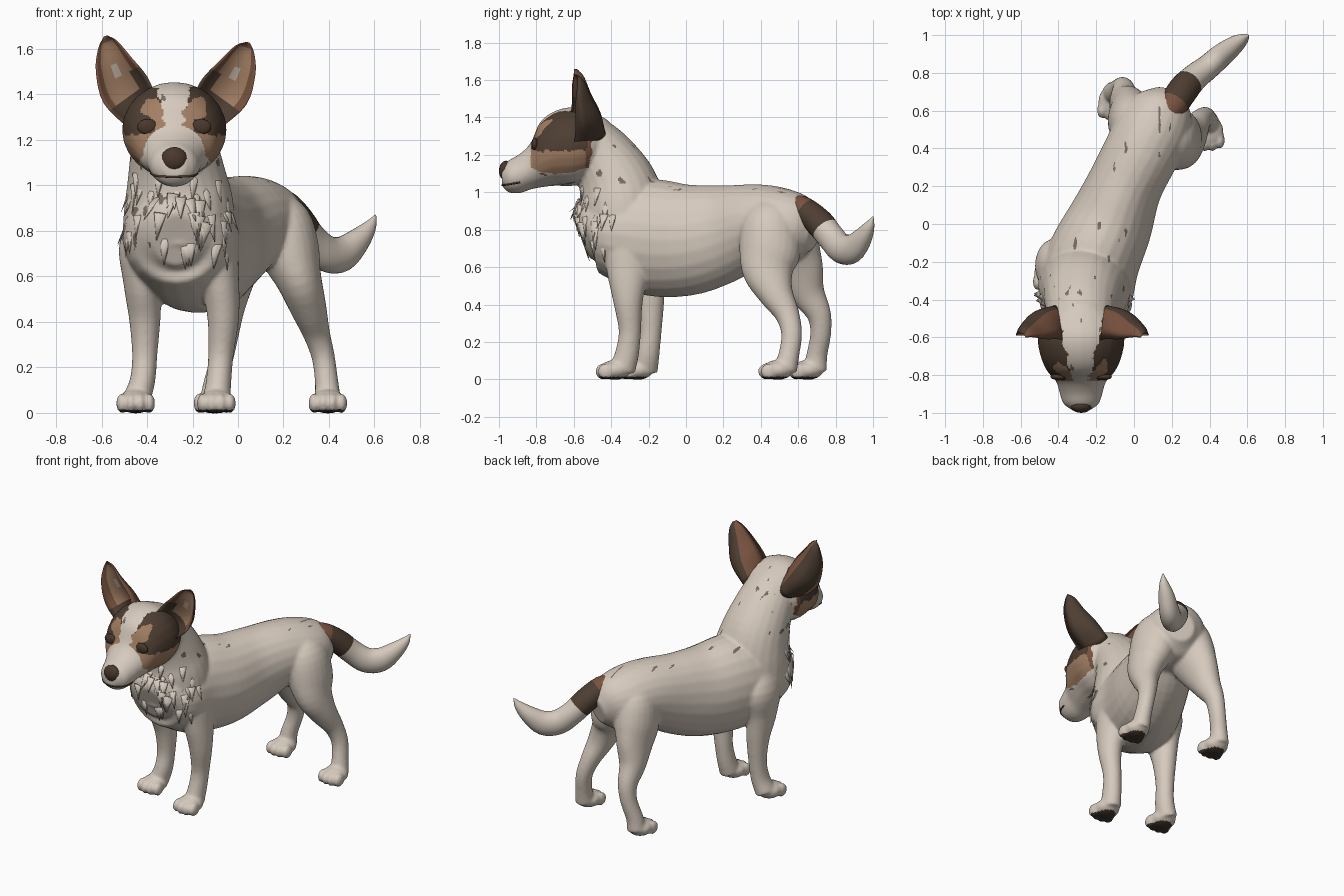
import bpy, bmesh, math, random
from mathutils import Vector, Matrix, noise

random.seed(4)
if "Cube" in bpy.data.objects:
    bpy.data.objects.remove(bpy.data.objects["Cube"])

X, Y, Z = Vector((1, 0, 0)), Vector((0, 1, 0)), Vector((0, 0, 1))
HEAD_X = -0.28


def material(name, rgb):
    m = bpy.data.materials.new(name)
    m.use_nodes = True
    m.diffuse_color = (*rgb, 1)
    m.node_tree.nodes["Principled BSDF"].inputs["Base Color"].default_value = (*rgb, 1)
    return m


MATS = [material("cream", (0.67, 0.59, 0.51)), material("dark_brown", (0.075, 0.048, 0.032)),
        material("red_brown", (0.19, 0.085, 0.05)), material("tan", (0.36, 0.21, 0.125)),
        material("nose_brown", (0.068, 0.04, 0.025)), material("sole_brown", (0.05, 0.035, 0.025)),
        material("fleck_taupe", (0.19, 0.15, 0.115)), material("pale_ear", (0.5, 0.42, 0.34))]
CREAM, DARK, RED, TAN, NOSE, SOLE, FLECK, PALE = range(8)


def make(name, bm, colour=None):
    """Turn a bmesh into a smooth object, coloured by a rule on face centres."""
    bmesh.ops.recalc_face_normals(bm, faces=bm.faces)
    mesh = bpy.data.meshes.new(name)
    bm.to_mesh(mesh)
    bm.free()
    for m in MATS:
        mesh.materials.append(m)
    if colour is not None:
        for p in mesh.polygons:
            p.material_index = colour if isinstance(colour, int) else colour(p.center)
    mesh.shade_smooth()
    ob = bpy.data.objects.new(name, mesh)
    bpy.context.collection.objects.link(ob)
    return ob


def smooth_path(rows, sub=4):
    """Catmull-Rom interpolation of the station rows."""
    pts = [Vector(r) for r in rows]
    ext = [pts[0] * 2 - pts[1]] + pts + [pts[-1] * 2 - pts[-2]]
    out = []
    for a, b, c, d in zip(ext, ext[1:], ext[2:], ext[3:]):
        for i in range(sub):
            t = i / sub
            out.append(b + (c - a) * (t / 2) + (a * 2 - b * 5 + c * 4 - d) * (t * t / 2)
                       + (b * 3 - a - c * 3 + d) * (t ** 3 / 2))
    return out + [pts[-1]]


def bridge(bm, rings):
    n = len(rings[0])
    for r, s in zip(rings, rings[1:]):
        for i in range(n):
            bm.faces.new((r[i], r[(i + 1) % n], s[(i + 1) % n], s[i]))
    bm.faces.new(rings[0])
    bm.faces.new(rings[-1])


def loft(bm, rows, ref, axis=None, n=24):
    """Closed tube through rows of x, y, z, half width, half height."""
    path = smooth_path(rows)
    rings = []
    for i, p in enumerate(path):
        t = axis or (path[min(i + 1, len(path) - 1)] - path[max(i - 1, 0)])
        t = Vector(t[:3]).normalized()
        side = t.cross(ref).normalized()
        up = side.cross(t)
        rings.append([bm.verts.new(Vector(p[:3]) + side * p[3] * math.cos(a) + up * p[4] * math.sin(a))
                      for a in (math.tau * k / n for k in range(n))])
    bridge(bm, rings)


def ball(bm, centre, radii):
    bmesh.ops.create_uvsphere(bm, u_segments=20, v_segments=12, radius=1,
                              matrix=Matrix.Translation(centre) @ Matrix.Diagonal((*radii, 1)))


def leg(bm, profile, xs, ys):
    """Leg along a bent path, ending in a paw with four toes."""
    loft(bm, [(x, y, *p) for x, y, p in zip(xs, ys, profile)], Y)
    x, y = xs[-1], ys[-1] - 0.04
    ball(bm, (x, y, 0.05), (0.08, 0.085, 0.053))
    for k in (-1.5, -0.5, 0.5, 1.5):
        ball(bm, (x + k * 0.04, y - 0.068 + abs(k) * 0.014, 0.042), (0.026, 0.045, 0.044))


# Body, neck and head volumes
coat = bmesh.new()
loft(coat, [(-0.27, -0.56, 0.76, 0.1, 0.12), (-0.27, -0.5, 0.78, 0.2, 0.2),
            (-0.26, -0.38, 0.78, 0.25, 0.25), (-0.22, -0.2, 0.76, 0.25, 0.31),
            (-0.13, 0, 0.745, 0.23, 0.3), (-0.05, 0.2, 0.78, 0.2, 0.265),
            (0.04, 0.38, 0.83, 0.2, 0.215), (0.11, 0.52, 0.82, 0.2, 0.2),
            (0.16, 0.62, 0.8, 0.16, 0.17), (0.19, 0.69, 0.78, 0.08, 0.09)], Z)
loft(coat, [(-0.26, -0.33, 0.75, 0.25, 0.23), (-0.26, -0.34, 0.92, 0.24, 0.23),
            (-0.27, -0.37, 1.05, 0.215, 0.21), (-0.28, -0.44, 1.18, 0.19, 0.175),
            (-0.28, -0.53, 1.28, 0.17, 0.15)], Y)
SKULL = [(-0.42, 1.27, 0.12, 0.12), (-0.5, 1.25, 0.2, 0.175), (-0.6, 1.245, 0.23, 0.21),
         (-0.7, 1.235, 0.215, 0.2), (-0.78, 1.2, 0.18, 0.175), (-0.83, 1.14, 0.135, 0.125),
         (-0.89, 1.1, 0.115, 0.105), (-0.95, 1.085, 0.095, 0.085), (-0.985, 1.085, 0.05, 0.05)]
loft(coat, [(HEAD_X, *row) for row in SKULL], Z, axis=-Y)

# Legs: shared profiles of height and half widths, each posed in its own stride
FRONT = [(0.92, 0.04, 0.05), (0.75, 0.1, 0.14), (0.58, 0.085, 0.115), (0.42, 0.07, 0.08),
         (0.26, 0.056, 0.06), (0.14, 0.056, 0.064), (0.05, 0.062, 0.07)]
REAR = [(0.98, 0.04, 0.05), (0.85, 0.125, 0.145), (0.7, 0.13, 0.165), (0.58, 0.1, 0.14),
        (0.46, 0.08, 0.095), (0.35, 0.06, 0.066), (0.245, 0.051, 0.056), (0.13, 0.052, 0.056),
        (0.05, 0.06, 0.065)]
leg(coat, FRONT, (-0.15, -0.11, -0.08, -0.065, -0.075, -0.085, -0.095),
    (-0.28, -0.3, -0.31, -0.31, -0.3, -0.315, -0.34))
leg(coat, FRONT, (-0.38, -0.42, -0.42, -0.41, -0.41, -0.42, -0.45),
    (-0.22, -0.22, -0.22, -0.195, -0.19, -0.205, -0.22))
leg(coat, REAR, (0.14, 0.19, 0.23, 0.27, 0.31, 0.345, 0.375, 0.39, 0.395),
    (0.46, 0.45, 0.45, 0.44, 0.48, 0.54, 0.565, 0.55, 0.53))
leg(coat, REAR, (0.07, 0.02, -0.01, -0.03, -0.05, -0.055, -0.07, -0.1, -0.11),
    (0.5, 0.52, 0.55, 0.6, 0.65, 0.71, 0.72, 0.7, 0.69))


def coat_colour(c):
    dx, y, z = abs(c.x - HEAD_X), c.y, c.z
    wob = noise.noise(c * 22) * 0.02
    streak = noise.noise(Vector((c.x * 34, y * 10, z * 14)))
    if z < 0.014:
        return SOLE
    # Face mask with a white blaze and muzzle
    rear = -0.51 + max(0, z - 1.15) * 0.1
    floor = 1.075 + abs(y + 0.66) * 0.2
    blaze = 0.045 + max(0, z - 1.3) * 0.22 + max(0, 1.24 - z) * 0.8 + max(0, y + 0.7) * 0.25
    muzzle = y < -0.83 or (z < 1.17 and dx < 0.13)
    if y < rear + wob and z > floor + wob and dx > blaze + wob and not muzzle:
        if y > rear - 0.03:
            return RED
        brow = math.hypot(dx - 0.1, z - 1.335) < 0.045 + wob and y < -0.66
        if z < 1.225 + wob or brow or (dx < 0.085 and z < 1.34):
            return TAN
        return DARK
    # Sparse flecks over neck, chest, crown and back
    if streak > 0.53 and (z > 0.98 or (y < -0.3 and z > 0.7)) and y > -0.8:
        return FLECK
    return CREAM


# Fuse the volumes into one skin
source = make("coat_volume", coat)
remesh = source.modifiers.new("fuse", "REMESH")
remesh.mode = "VOXEL"
remesh.voxel_size = 0.009
relax = source.modifiers.new("relax", "SMOOTH")
relax.factor = 0.5
relax.iterations = 10
fused = bpy.data.meshes.new_from_object(source.evaluated_get(bpy.context.evaluated_depsgraph_get()))
bpy.data.objects.remove(source)
skin = bmesh.new()
skin.from_mesh(fused)
bpy.data.meshes.remove(fused)
body = make("coat", skin, coat_colour)

# Tail with a brown band at the root
tail = bmesh.new()
loft(tail, [(0.14, 0.55, 0.94, 0.05, 0.05), (0.2, 0.62, 0.91, 0.075, 0.07), (0.26, 0.71, 0.84, 0.08, 0.075),
            (0.32, 0.775, 0.76, 0.072, 0.075), (0.39, 0.83, 0.7, 0.066, 0.08), (0.46, 0.89, 0.7, 0.062, 0.078),
            (0.53, 0.945, 0.76, 0.05, 0.055), (0.58, 0.98, 0.82, 0.028, 0.03), (0.605, 1, 0.87, 0.003, 0.003)], Z)


def tail_colour(c):
    s = 0.5 * c.x + 0.7 * c.y - 0.7 * c.z
    return RED if s < -0.08 else DARK if s < 0.1 else CREAM


make("tail", tail, tail_colour)

# Cupped ears: rows of inner edge, outer edge, front plane, cup depth
EAR = smooth_path([(0.08, 1.39, 0.19, 1.24, -0.62, 0.18), (0.12, 1.48, 0.31, 1.36, -0.61, 0.145),
                   (0.19, 1.565, 0.345, 1.5, -0.61, 0.09), (0.25, 1.635, 0.335, 1.6, -0.6, 0.045),
                   (0.295, 1.66, 0.31, 1.655, -0.6, 0.008)])
US = [k / 6 - 1 for k in range(13)]


def ear_colour(row, k):
    if k < 12:
        return RED if k < 4 else DARK
    if row in (6, 7) and k in (17, 18):
        return PALE
    if row < 3 or (row < 6 and k > 20):
        return DARK
    return RED if k < 14 or k > 21 or row > 12 else TAN


for name, s, drop in (("right_ear", -1, 0), ("left_ear", 1, 0.03)):
    bm = bmesh.new()
    rings = []
    for i, (ix, iz, ox, oz, front, depth) in enumerate(EAR):
        fall = drop * i / len(EAR)
        rings.append([bm.verts.new((HEAD_X + s * (ix + (ox - ix) * (u + 1) / 2 + fall * 0.8),
                                    front + depth * cup * (1 - u * u) ** 0.7 + 0.01 * (u + 1),
                                    iz + (oz - iz) * (u + 1) / 2 - fall))
                      for cup, row in ((1, US), (0.55, US[-2:0:-1])) for u in row])
    bridge(bm, rings)
    for j, f in enumerate(bm.faces):
        f.material_index = ear_colour(*divmod(j, len(rings[0])))
    make(name, bm)

# Nose and eyes
bm = bmesh.new()
ball(bm, (HEAD_X, -0.962, 1.115), (0.058, 0.038, 0.054))
make("nose", bm, NOSE)
for name, s in (("right_eye", -1), ("left_eye", 1)):
    bm = bmesh.new()
    hit = body.closest_point_on_mesh((HEAD_X + s * 0.115, -0.8, 1.255))[1]
    ball(bm, hit, (0.044, 0.017, 0.034))
    make(name, bm, NOSE)

# Mouth line laid on the muzzle
curve = bpy.data.curves.new("mouth", "CURVE")
curve.dimensions = "3D"
curve.bevel_depth = 0.005
line = curve.splines.new("POLY")
line.points.add(14)
for k, p in enumerate(line.points):
    a = (k / 7 - 1) * 1.3
    hit = body.closest_point_on_mesh((HEAD_X + 0.14 * math.sin(a), -0.85 - 0.14 * math.cos(a), 1.035))[1]
    p.co = (*hit, 1)
curve.materials.append(MATS[NOSE])
bpy.context.collection.objects.link(bpy.data.objects.new("mouth", curve))

# Flat fur tufts lying on chest and neck
tufts = bmesh.new()
spots = [p for p in body.data.polygons
         if 0.64 < p.center.z < 1 and -0.6 < p.center.y < -0.36 and p.normal.y < 0.1 and p.normal.z > -0.4]
for p in random.sample(spots, 45):
    slope = (-Z + p.normal * p.normal.z).normalized()
    way = (slope + p.normal * 0.12 + X * random.uniform(-0.2, 0.2)).normalized()
    side = way.cross(p.normal).normalized()
    turn = Matrix((side, way.cross(side), way)).transposed().to_4x4()
    bmesh.ops.create_cone(tufts, segments=8, radius1=0.028, radius2=0.001, depth=random.uniform(0.09, 0.14),
                          cap_ends=True, matrix=Matrix.Translation(p.center) @ turn
                          @ Matrix.Diagonal((1, 0.3, 1, 1)))
make("chest_tufts", tufts, CREAM)
